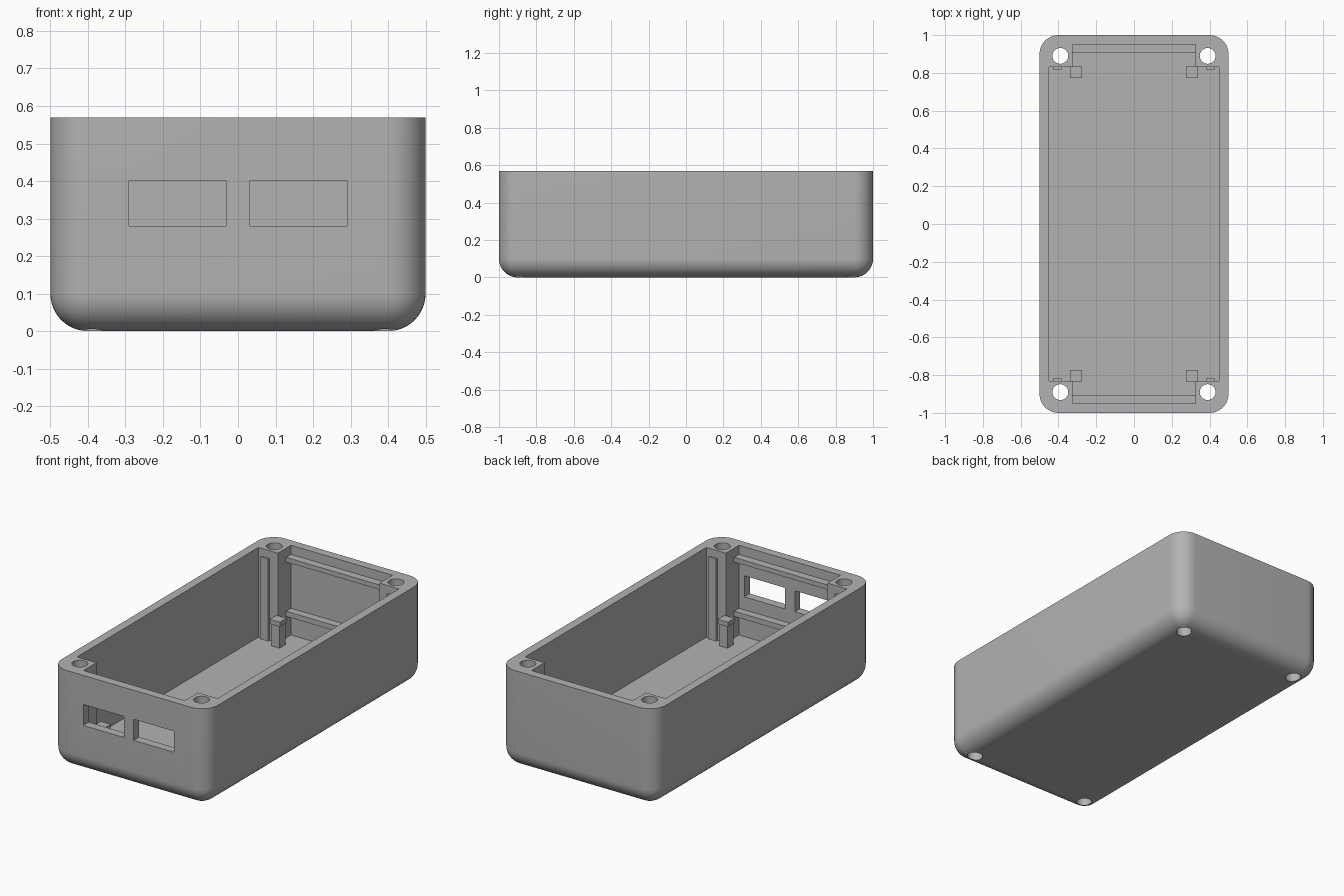
import bpy, bmesh, math

if "Cube" in bpy.data.objects:
    bpy.data.objects.remove(bpy.data.objects["Cube"])

TOP = 0.57      # rim height
FLOOR = 0.05    # floor and wall thickness

grey = bpy.data.materials.new("plain grey")
grey.diffuse_color = (0.45, 0.45, 0.45, 1)
grey.use_nodes = True
grey.node_tree.nodes["Principled BSDF"].inputs["Base Color"].default_value = grey.diffuse_color


def box(name, x0, x1, y0, y1, z0, z1):
    bm = bmesh.new()
    bmesh.ops.create_cube(bm, size=1)
    for v in bm.verts:
        v.co.x = x1 if v.co.x > 0 else x0
        v.co.y = y1 if v.co.y > 0 else y0
        v.co.z = z1 if v.co.z > 0 else z0
    me = bpy.data.meshes.new(name)
    bm.to_mesh(me)
    bm.free()
    me.materials.append(grey)
    ob = bpy.data.objects.new(name, me)
    bpy.context.collection.objects.link(ob)
    return ob


def cut(target, cutter):
    mod = target.modifiers.new("cut", 'BOOLEAN')
    mod.operation = 'DIFFERENCE'
    mod.solver = 'EXACT'
    mod.object = cutter
    bpy.context.view_layer.objects.active = target
    bpy.ops.object.modifier_apply(modifier=mod.name)
    bpy.data.objects.remove(cutter)


# case shell: rounded upright and bottom edges, sharp rim
shell = box("case_shell", -0.5, 0.5, -1, 1, 0, TOP)
bm = bmesh.new()
bm.from_mesh(shell.data)
edges = [e for e in bm.edges if min(v.co.z for v in e.verts) < 0.01]
bmesh.ops.bevel(bm, geom=edges, offset=0.1, segments=12, profile=0.5,
                affect='EDGES', clamp_overlap=False)
bm.to_mesh(shell.data)
bm.free()

# cavity, leaving a solid screw pillar in each corner
cut(shell, box("main_cavity", -0.45, 0.45, -0.83, 0.83, FLOOR, 1))
cut(shell, box("end_cavity", -0.325, 0.325, -0.95, 0.95, FLOOR, 1))

# screw holes through the pillars
for sx in (-1, 1):
    for sy in (-1, 1):
        bpy.ops.mesh.primitive_cylinder_add(vertices=32, radius=0.042, depth=2,
                                            location=(sx * 0.39, sy * 0.89, 0.3))
        cut(shell, bpy.context.object)

# two port windows in the front wall
for sx in (-1, 1):
    a, b = sorted((sx * 0.032, sx * 0.291))
    cut(shell, box("port_window", a, b, -1.1, -0.93, 0.28, 0.402))

# smooth rounded corners, crisp edges
bpy.ops.object.select_all(action='DESELECT')
shell.select_set(True)
bpy.context.view_layer.objects.active = shell
bpy.ops.object.shade_smooth_by_angle(angle=math.radians(30))

for sy, end in ((-1, "front"), (1, "back")):
    # lid catch and board ledge across each end wall
    y0, y1 = sorted((sy * 0.905, sy * 0.955))
    box(end + "_lid_catch", -0.325, 0.325, y0, y1, 0.49, 0.517)
    box(end + "_board_ledge", -0.325, 0.325, y0, y1, 0.175, 0.205)
    for sx, side in ((-1, "left"), (1, "right")):
        tag = end + "_" + side
        # board standoff with a slightly wider cap
        x0, x1 = sorted((sx * 0.28, sx * 0.333))
        y0, y1 = sorted((sy * 0.78, sy * 0.833))
        box(tag + "_standoff", x0, x1, y0, y1, FLOOR - 0.005, 0.18)
        x0, x1 = sorted((sx * 0.274, sx * 0.338))
        y0, y1 = sorted((sy * 0.774, sy * 0.835))
        box(tag + "_standoff_cap", x0, x1, y0, y1, 0.178, 0.205)
        # thin upright rib on the pillar face
        x0, x1 = sorted((sx * 0.38, sx * 0.43))
        y0, y1 = sorted((sy * 0.818, sy * 0.832))
        box(tag + "_pillar_rib", x0, x1, y0, y1, FLOOR - 0.005, 0.525)
